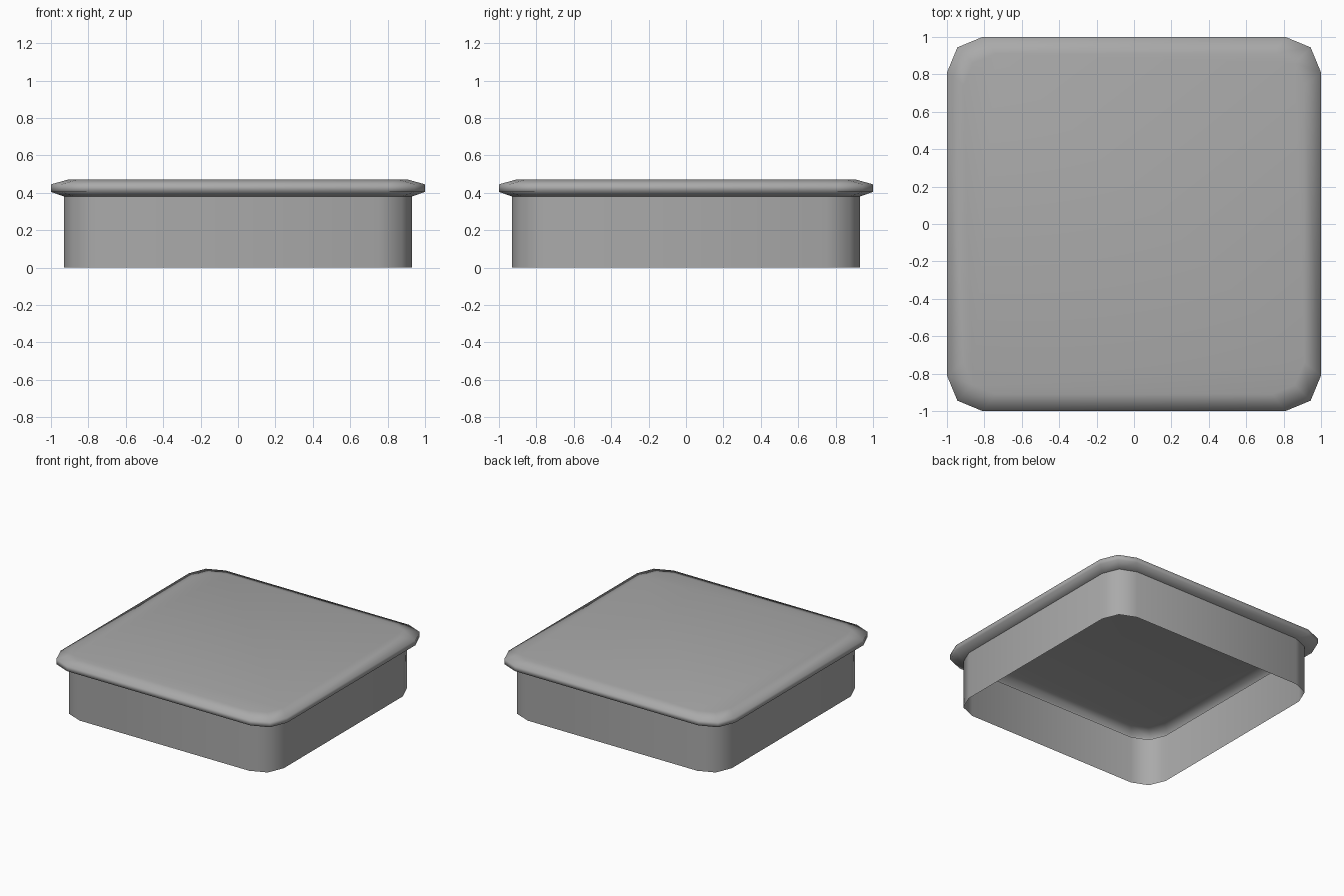
import bpy, bmesh, math

cube = bpy.data.objects.get("Cube")
if cube:
    bpy.data.objects.remove(cube, do_unlink=True)

grey = bpy.data.materials.new("plain grey")
grey.use_nodes = True
COLOUR = (0.4, 0.4, 0.4, 1)
grey.diffuse_color = COLOUR
grey.node_tree.nodes["Principled BSDF"].inputs["Base Color"].default_value = COLOUR


def rounded_square(half, radius, z, steps=2):
    """Square outline with each corner rounded in a few straight steps."""
    points = []
    for corner in range(4):
        turn = corner * math.pi / 2
        middle = turn + math.pi / 4
        reach = (half - radius) * math.sqrt(2)
        for i in range(steps + 1):
            a = turn + i / steps * math.pi / 2
            points.append((reach * math.cos(middle) + radius * math.cos(a),
                           reach * math.sin(middle) + radius * math.sin(a), z))
    return points


def shell(name, profile, capped, angle):
    """Stack rounded squares (half width, corner radius, height) into a thin shell."""
    bm = bmesh.new()
    rings = [[bm.verts.new(p) for p in rounded_square(*level)] for level in profile]
    for low, high in zip(rings, rings[1:]):
        for i in range(len(low)):
            j = (i + 1) % len(low)
            bm.faces.new((low[i], low[j], high[j], high[i]))
    if capped:
        bm.faces.new(rings[-1])
    mesh = bpy.data.meshes.new(name)
    bm.to_mesh(mesh)
    bm.free()
    mesh.materials.append(grey)
    obj = bpy.data.objects.new(name, mesh)
    bpy.context.collection.objects.link(obj)
    bpy.ops.object.select_all(action="DESELECT")
    obj.select_set(True)
    bpy.context.view_layer.objects.active = obj
    bpy.ops.object.shade_smooth_by_angle(angle=math.radians(angle))
    return obj


# Open-bottomed skirt
shell("skirt", [(0.93, 0.18, 0), (0.93, 0.18, 0.38)], False, 60)

# Lid with a rounded overhanging rim, hollow underneath
shell("lid", [(0.93, 0.18, 0.38), (1, 0.19, 0.405), (1, 0.19, 0.445), (0.91, 0.17, 0.47)],
      True, 85)
